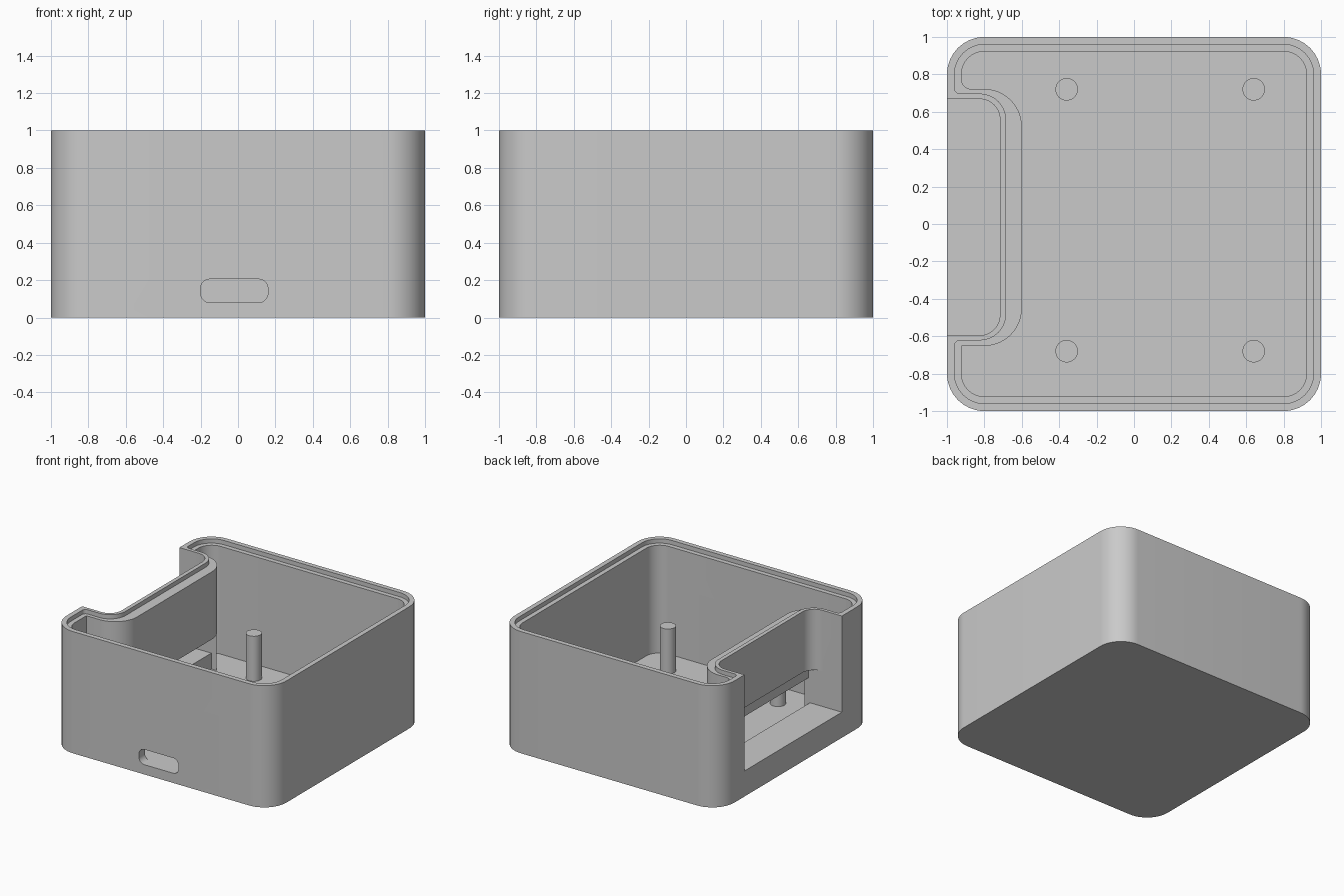
import bpy, bmesh, math
from mathutils import Vector

cube = bpy.data.objects.get("Cube")
if cube:
    bpy.data.objects.remove(cube, do_unlink=True)

GREY = (0.59, 0.59, 0.59, 1)
grey = bpy.data.materials.new("plain grey")
grey.use_nodes = True
grey.diffuse_color = GREY
grey.node_tree.nodes["Principled BSDF"].inputs["Base Color"].default_value = GREY


def rounded(corners, steps=10):
    """Outline from (x, y, radius) corners, each replaced by an arc."""
    pts = []
    for i, (x, y, r) in enumerate(corners):
        p = Vector((x, y))
        if r == 0:
            pts.append(p)
            continue
        u = (Vector(corners[i - 1][:2]) - p).normalized()
        v = (Vector(corners[(i + 1) % len(corners)][:2]) - p).normalized()
        half = u.angle(v) / 2
        centre = p + (u + v).normalized() * r / math.sin(half)
        start = p + u * r / math.tan(half) - centre
        end = p + v * r / math.tan(half) - centre
        pts += [centre + start.lerp(end, k / steps).normalized() * r
                for k in range(steps + 1)]
    return pts


def prism(name, outline, low, high, upright=False):
    """Extrude an outline along z, or along y when upright."""
    bm = bmesh.new()
    place = (lambda p, h: (p.x, h, p.y)) if upright else (lambda p, h: (p.x, p.y, h))
    face = bm.faces.new([bm.verts.new(place(p, low)) for p in outline])
    grown = bmesh.ops.extrude_face_region(bm, geom=[face], use_keep_orig=True)
    top = [g for g in grown["geom"] if isinstance(g, bmesh.types.BMVert)]
    step = (0, high - low, 0) if upright else (0, 0, high - low)
    bmesh.ops.translate(bm, verts=top, vec=step)
    bmesh.ops.recalc_face_normals(bm, faces=bm.faces)
    mesh = bpy.data.meshes.new(name)
    bm.to_mesh(mesh)
    bm.free()
    mesh.materials.append(grey)
    obj = bpy.data.objects.new(name, mesh)
    bpy.context.collection.objects.link(obj)
    return obj


def rect(x0, x1, y0, y1, r=0):
    return rounded([(x0, y0, r), (x1, y0, r), (x1, y1, r), (x0, y1, r)])


def activate(obj):
    bpy.ops.object.select_all(action="DESELECT")
    obj.select_set(True)
    bpy.context.view_layer.objects.active = obj


def cut(body, tool):
    tool.hide_render = True
    activate(body)
    mod = body.modifiers.new("cut", "BOOLEAN")
    mod.operation = "DIFFERENCE"
    mod.solver = "EXACT"
    mod.object = tool
    bpy.ops.object.modifier_apply(modifier=mod.name)
    bpy.data.objects.remove(tool, do_unlink=True)


def inner_outline(e, r, x, front, back, bend, tip, front_tip):
    """Box interior that steps around the side recess."""
    return rounded([(-e, -e, r), (e, -e, r), (e, e, r), (-e, e, r),
                    (-e, back, tip), (x, back, bend),
                    (x, front, bend), (-e, front, front_tip)])


FRONT, BACK, FLOOR, SILL = -0.595, 0.668, 0.08, 0.21

# Outer box, main cavity and the lid ledge around the rim
body = prism("enclosure_body", rect(-1, 1, -1, 1, 0.2), 0, 1)
cut(body, prism("cavity", inner_outline(0.922, 0.12, -0.6, -0.652, 0.722, 0.2, 0.05, 0), FLOOR, 1.1))
cut(body, prism("ledge", inner_outline(0.96, 0.16, -0.684, -0.622, 0.697, 0.14, 0.03, 0.03), 0.965, 1.1))

# Side recess with rounded inner corners
recess = rounded([(-1.1, FRONT, 0), (-0.717, FRONT, 0.107),
                  (-0.717, BACK, 0.107), (-1.1, BACK, 0)])
cut(body, prism("recess", recess, 0.49, 1.1))

# Window under the recess, stepping down behind the sill
cut(body, prism("window", rect(-1.1, -0.695, FRONT, BACK), SILL, 0.5))
cut(body, prism("passage", rect(-0.71, -0.5, FRONT, BACK), FLOOR, 0.41))

# Cable slot in the front wall
cut(body, prism("slot", rect(-0.2, 0.16, FLOOR, 0.205, 0.05), -1.1, -0.88, upright=True))
activate(body)
bpy.ops.object.shade_smooth_by_angle(angle=math.radians(30))

# Mounting posts on the floor
for side, x in (("left", 0.64), ("right", -0.36)):
    for end, y in (("front", -0.68), ("back", 0.72)):
        bpy.ops.mesh.primitive_cylinder_add(vertices=32, radius=0.06, depth=0.4,
                                            location=(x, y, 0.25))
        post = bpy.context.object
        post.name = f"{end}_{side}_post"
        post.data.materials.append(grey)
        bpy.ops.object.shade_smooth_by_angle(angle=math.radians(30))
